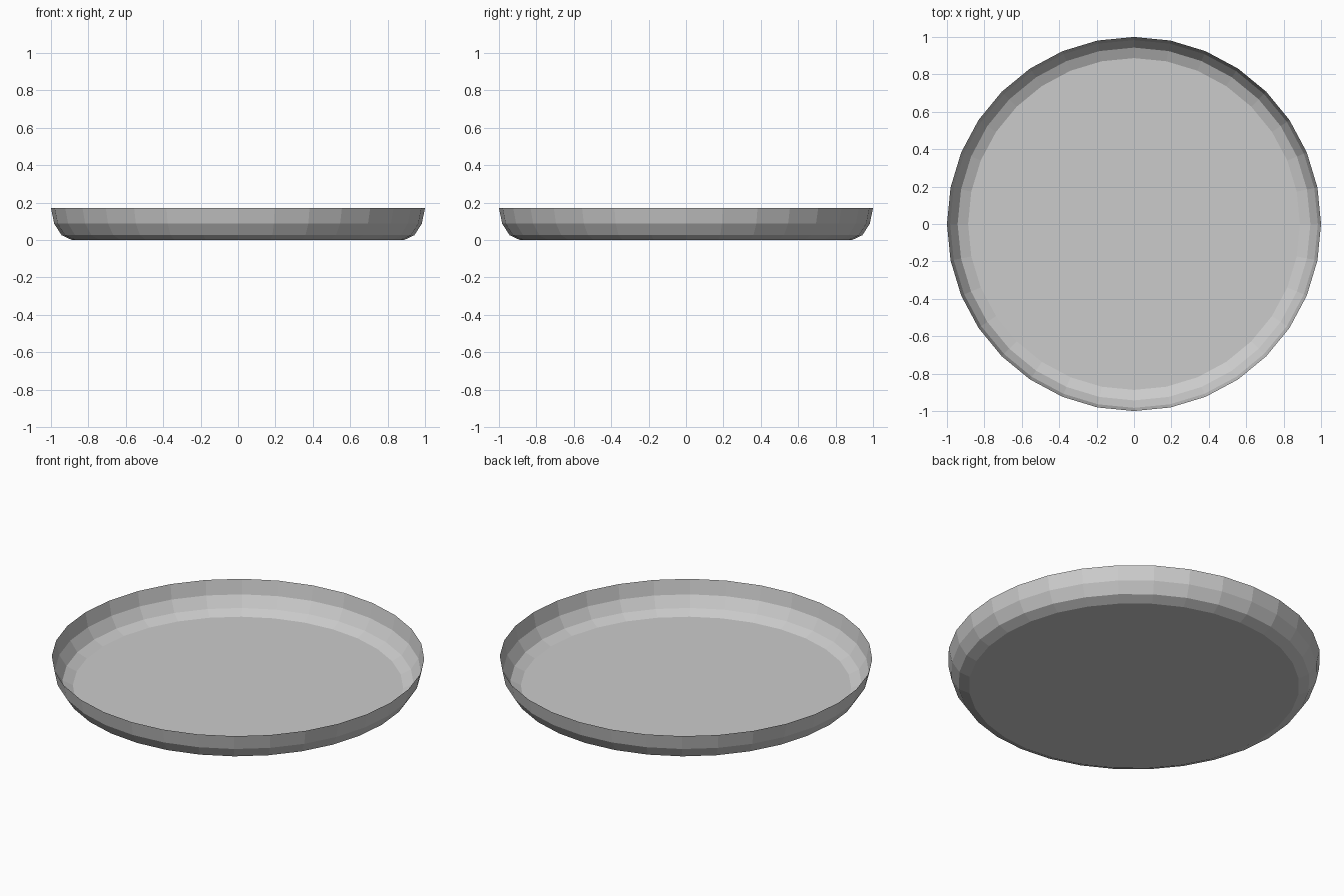
import bpy, bmesh
from math import cos, sin, tau

if "Cube" in bpy.data.objects:
    bpy.data.objects.remove(bpy.data.objects["Cube"])

SIDES = 32
# Outer profile of the thin-walled dish: (radius, height)
PROFILE = [(0.887, 0.0), (0.943, 0.026), (0.983, 0.088), (1.0, 0.172)]

bm = bmesh.new()
rings = [[bm.verts.new((r * cos(tau * i / SIDES), r * sin(tau * i / SIDES), z))
          for i in range(SIDES)] for r, z in PROFILE]

# Flat floor
bm.faces.new(rings[0])

# Curved side wall
for low, high in zip(rings, rings[1:]):
    for i in range(SIDES):
        j = (i + 1) % SIDES
        bm.faces.new((low[i], low[j], high[j], high[i]))

bmesh.ops.recalc_face_normals(bm, faces=bm.faces)
mesh = bpy.data.meshes.new("round_tray")
bm.to_mesh(mesh)
bm.free()
bpy.context.collection.objects.link(bpy.data.objects.new("round_tray", mesh))
